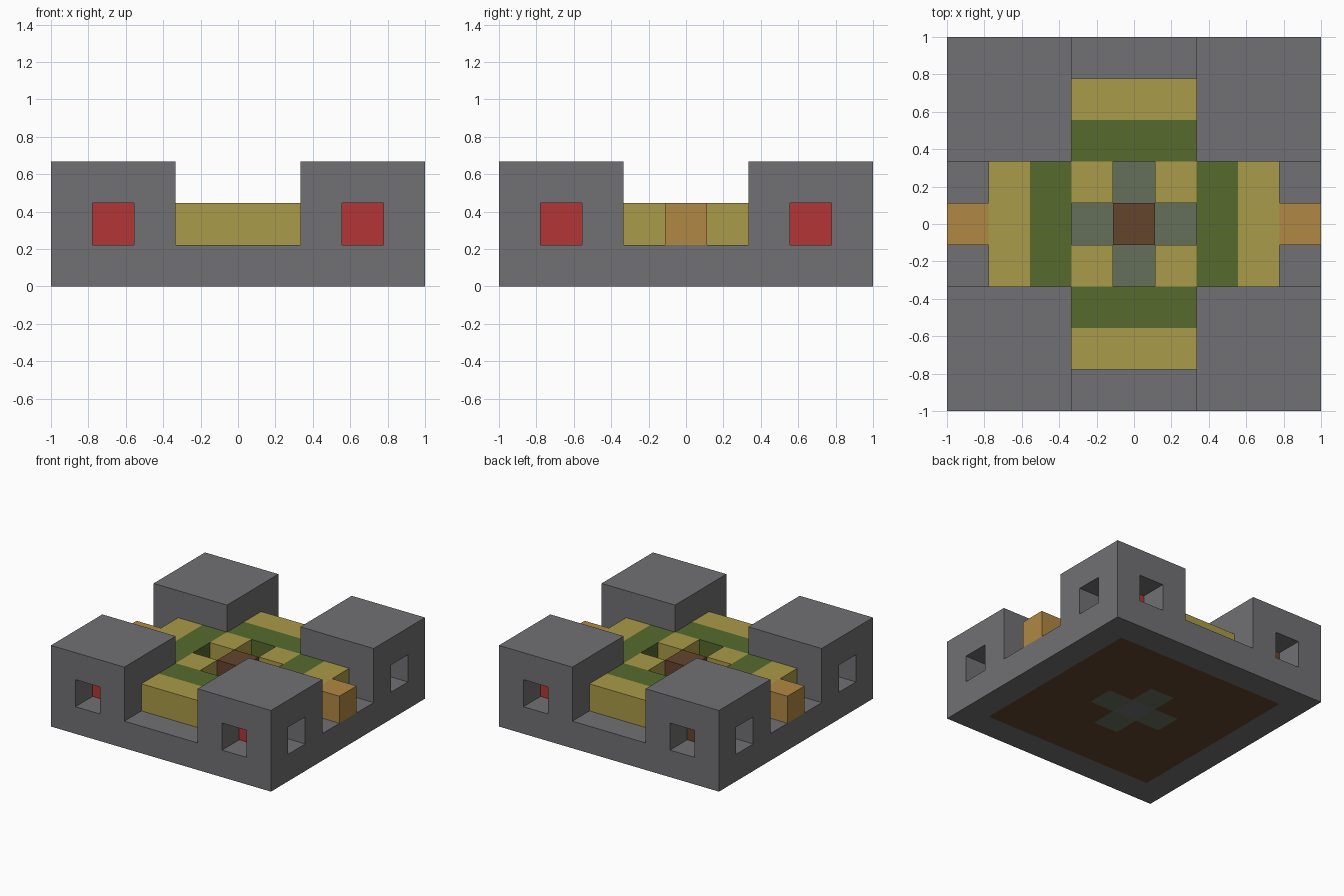
import bpy
import bmesh
from mathutils import Vector

if "Cube" in bpy.data.objects:
    bpy.data.objects.remove(bpy.data.objects["Cube"], do_unlink=True)

U = 2 / 9  # edge of one building block


def material(name, hex_code):
    rgb = [int(hex_code[i:i + 2], 16) / 255 for i in (0, 2, 4)]
    color = [((c + 0.055) / 1.055) ** 2.4 for c in rgb] + [1]
    mat = bpy.data.materials.new(name)
    mat.use_nodes = True
    mat.diffuse_color = color
    mat.node_tree.nodes["Principled BSDF"].inputs["Base Color"].default_value = color
    return mat


stone = material("grey stone", "717073")
soil = material("brown soil", "63452D")
moss = material("mossy stone", "656F5A")
straw = material("straw yellow", "A99B48")
grass = material("grass green", "566A2D")
wood = material("orange wood", "B08844")
red = material("red", "B33535")

parts = {}     # name -> (material, cells)
filled = set()


def add(name, mat, cells):
    cells = set(cells) - filled
    parts[name] = (mat, cells)
    filled.update(cells)


def box(xs, ys, zs):
    """Cells in inclusive ranges, counted from the middle of the model."""
    return {(x, y, z) for x in range(xs[0], xs[1] + 1)
            for y in range(ys[0], ys[1] + 1)
            for z in range(zs[0], zs[1] + 1)}


# Ground layer: centre stone, mossy cross, soil, outer stone rim
add("centre_stone", stone, box((0, 0), (0, 0), (0, 0)))
add("mossy_cross", moss, box((-1, 1), (0, 0), (0, 0)) | box((0, 0), (-1, 1), (0, 0)))
add("soil_bed", soil, box((-3, 3), (-3, 3), (0, 0)))
add("stone_rim", stone, box((-4, 4), (-4, 4), (0, 0)))

# Corner towers, each with two windows and a block inside
for sy, end in ((-1, "front"), (1, "back")):
    for sx, side in ((-1, "right"), (1, "left")):
        core = {(3 * sx, 3 * sy, 1)}
        windows = {(3 * sx, 4 * sy, 1), (4 * sx, 3 * sy, 1)}
        shell = {(x * sx, y * sy, z) for x, y, z in box((2, 4), (2, 4), (1, 2))}
        inner = soil if (sx, sy) == (-1, 1) else red
        add(f"tower_core_{end}_{side}", inner, core)
        add(f"tower_{end}_{side}", stone, shell - windows)

# Courtyard: grass strips, straw walls and wooden steps
for s, end, side in ((-1, "front", "right"), (1, "back", "left")):
    add(f"grass_{end}", grass, box((-1, 1), (2 * s, 2 * s), (1, 1)))
    add(f"grass_{side}", grass, box((2 * s, 2 * s), (-1, 1), (1, 1)))
    add(f"straw_wall_{end}", straw, box((-1, 1), (3 * s, 3 * s), (1, 1)))
    add(f"straw_wall_{side}", straw, box((3 * s, 3 * s), (-1, 1), (1, 1)))
    add(f"wooden_step_{side}", wood, box((4 * s, 4 * s), (0, 0), (1, 1)))

# Middle: four straw pillars around a brown post
add("straw_pillars", straw, {(x, y, 1) for x in (-1, 1) for y in (-1, 1)})
add("centre_post", soil, {(0, 0, 1)})


def build(name, mat, cells):
    """Skin the cells with only the faces that are open to the air."""
    bm = bmesh.new()
    for cell in sorted(cells):
        for axis in range(3):
            for sign in (-1, 1):
                n = Vector((0, 0, 0))
                n[axis] = sign
                if tuple(int(c + d) for c, d in zip(cell, n)) in filled:
                    continue
                a = Vector((n.y, n.z, n.x))
                b = n.cross(a)
                mid = Vector(cell) + Vector((0, 0, 0.5)) + n / 2
                corners = [mid + (a * i + b * j) / 2
                           for i, j in ((-1, -1), (1, -1), (1, 1), (-1, 1))]
                bm.faces.new([bm.verts.new(c * U) for c in corners])
    bmesh.ops.remove_doubles(bm, verts=bm.verts, dist=0.001)
    mesh = bpy.data.meshes.new(name)
    bm.to_mesh(mesh)
    bm.free()
    mesh.materials.append(mat)
    bpy.context.collection.objects.link(bpy.data.objects.new(name, mesh))


for part, (mat, cells) in parts.items():
    build(part, mat, cells)
